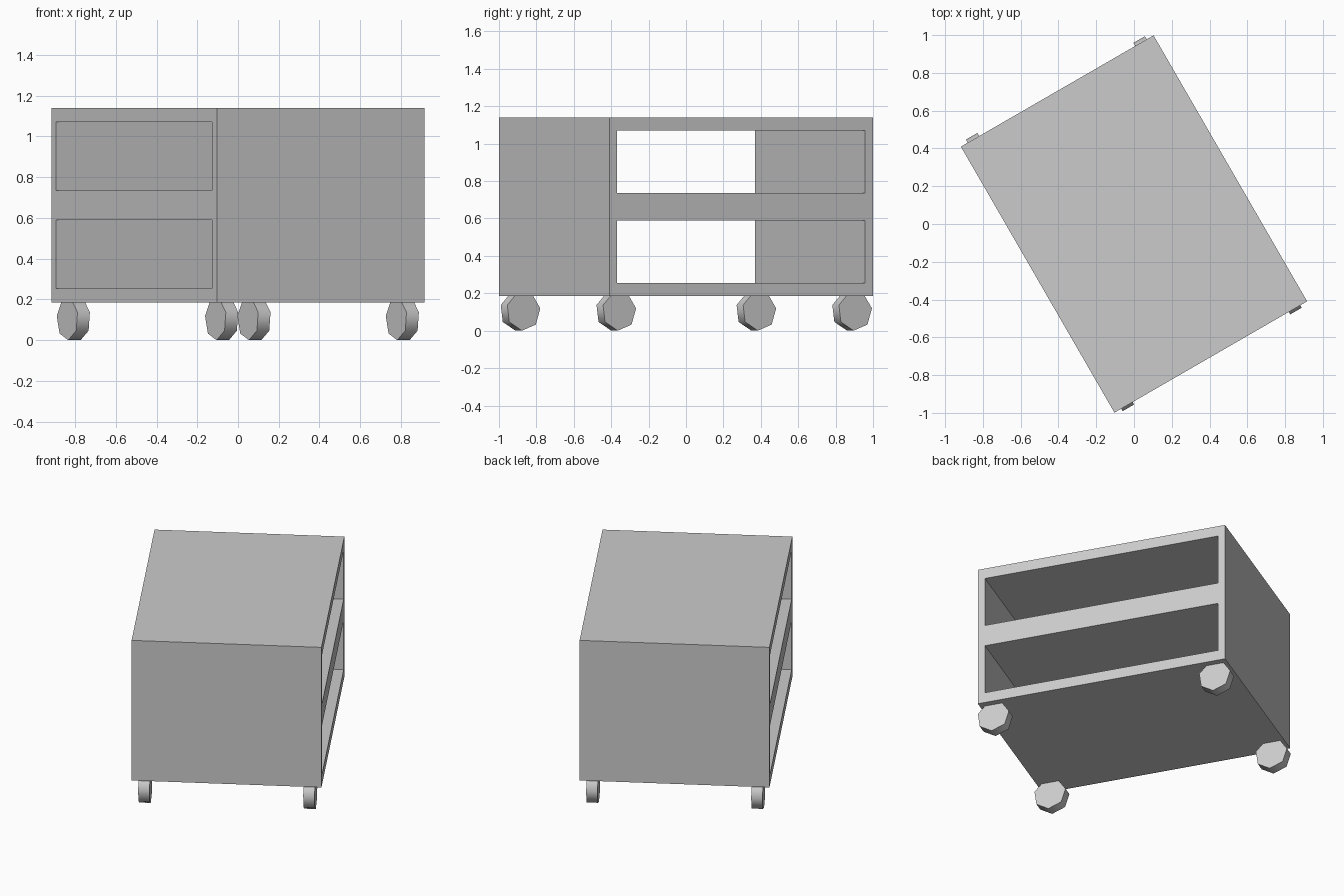
import bpy, bmesh
from math import radians, cos, sin, pi
from mathutils import Matrix

if "Cube" in bpy.data.objects:
    bpy.data.objects.remove(bpy.data.objects["Cube"])

TURN = Matrix.Rotation(radians(30), 4, 'Z')   # whole cart is turned 30 degrees
HU, HV = 0.589, 0.813                         # half depth and half width
Z0, Z1 = 0.185, 1.14


def finish(name, bm):
    bmesh.ops.recalc_face_normals(bm, faces=bm.faces[:])
    bm.transform(TURN)
    mesh = bpy.data.meshes.new(name)
    bm.to_mesh(mesh)
    bm.free()
    ob = bpy.data.objects.new(name, mesh)
    bpy.context.collection.objects.link(ob)
    return ob


def box(name, lo, hi):
    bm = bmesh.new()
    bmesh.ops.create_cube(bm, size=1)
    for v in bm.verts:
        v.co = [l + (c + 0.5) * (h - l) for c, l, h in zip(v.co, lo, hi)]
    return finish(name, bm)


# cabinet body with two compartments open right through
body = box("cabinet_body", (-HU, -HV, Z0), (HU, HV, Z1))
for name, lo, hi in (("lower", 0.255, 0.59), ("upper", 0.735, 1.07)):
    cutter = box(name + "_opening_cutter", (-1, -0.766, lo), (1, 0.766, hi))
    cutter.hide_render = True
    cutter.hide_set(True)
    cut = body.modifiers.new(name + "_opening", 'BOOLEAN')
    cut.operation = 'DIFFERENCE'
    cut.solver = 'EXACT'
    cut.object = cutter


# seven-sided wheels, one under each corner
def wheel(name, u, v, sides=7, radius=0.105, width=0.07, start=radians(-95)):
    bm = bmesh.new()
    ring = [start + 2 * pi * i / sides for i in range(sides)]
    face = bm.faces.new([bm.verts.new((u - width / 2, v + radius * cos(a), 0.105 + radius * sin(a)))
                         for a in ring])
    ext = bmesh.ops.extrude_face_region(bm, geom=[face], use_keep_orig=True)
    moved = [g for g in ext["geom"] if isinstance(g, bmesh.types.BMVert)]
    bmesh.ops.translate(bm, verts=moved, vec=(width, 0, 0))
    ob = finish(name, bm)
    bpy.ops.object.select_all(action='DESELECT')
    ob.select_set(True)
    bpy.context.view_layer.objects.active = ob
    bpy.ops.object.shade_smooth_by_angle(angle=radians(60))


for su, un in ((-1, "front"), (1, "back")):
    for sv, vn in ((-1, "right"), (1, "left")):
        wheel(f"{un}_{vn}_wheel", su * 0.512, sv * 0.728)
